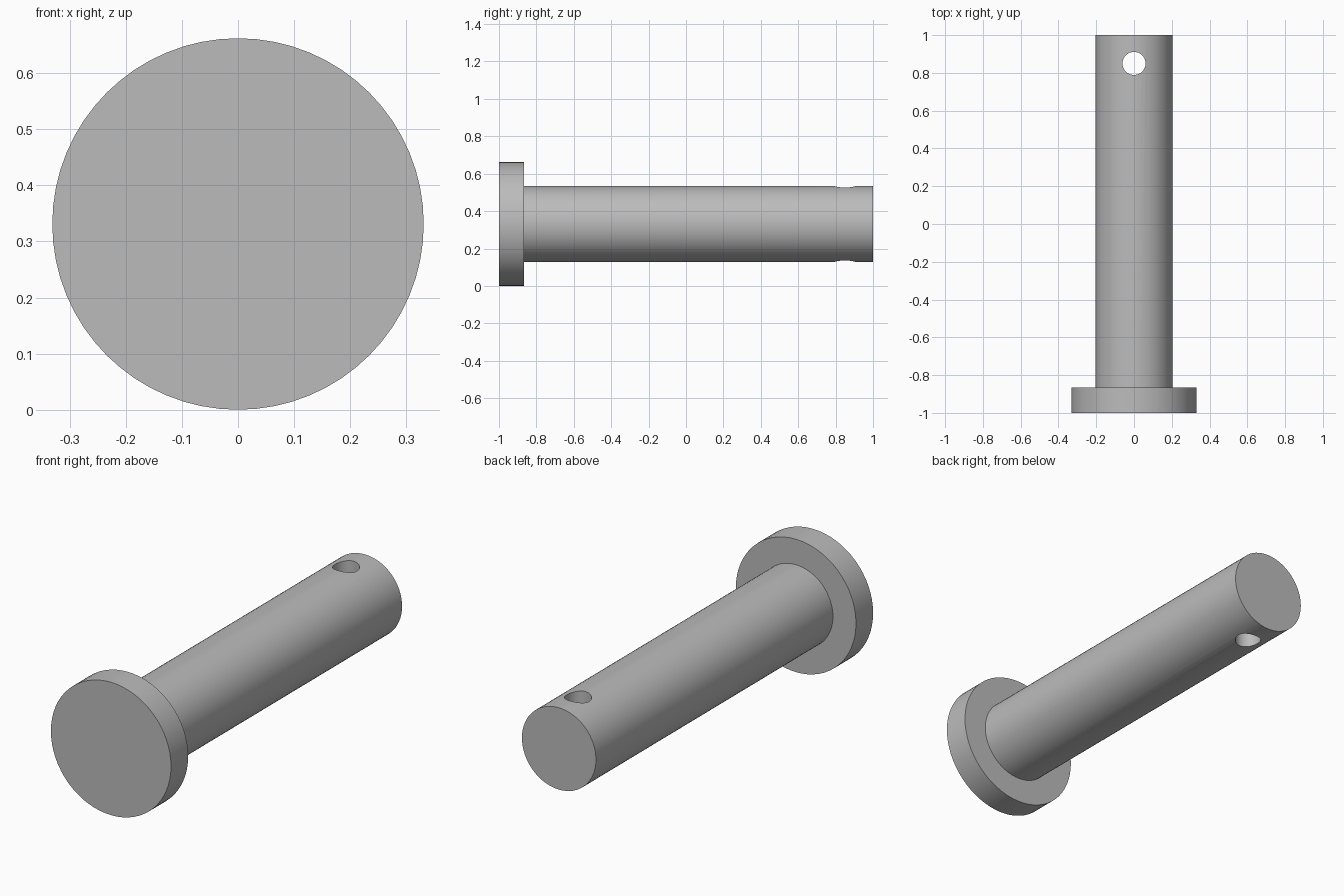
import bpy, bmesh
from math import radians, tau
from mathutils import Matrix, Vector

cube = bpy.data.objects.get("Cube")
if cube:
    bpy.data.objects.remove(cube, do_unlink=True)

HEAD_R, SHAFT_R, HOLE_R = 0.331, 0.204, 0.061
HEAD_BACK, HOLE_Y = -0.865, 0.85
AXIS_Z = HEAD_R

steel = bpy.data.materials.new("plain_grey_steel")
steel.use_nodes = True
grey = (0.5, 0.5, 0.5, 1)
steel.diffuse_color = grey
steel.node_tree.nodes["Principled BSDF"].inputs["Base Color"].default_value = grey


def add_object(name, bm):
    mesh = bpy.data.meshes.new(name)
    bm.to_mesh(mesh)
    bm.free()
    mesh.materials.append(steel)
    obj = bpy.data.objects.new(name, mesh)
    bpy.context.collection.objects.link(obj)
    return obj


# Headed pin: half profile of (radius, y) turned around the y axis
profile = [(0, -1), (HEAD_R, -1), (HEAD_R, HEAD_BACK),
           (SHAFT_R, HEAD_BACK), (SHAFT_R, 1), (0, 1)]
bm = bmesh.new()
verts = [bm.verts.new((r, y, AXIS_Z)) for r, y in profile]
edges = [bm.edges.new(pair) for pair in zip(verts, verts[1:])]
bmesh.ops.spin(bm, geom=verts + edges, cent=(0, 0, AXIS_Z), axis=(0, 1, 0),
               angle=tau, steps=64, use_duplicate=False)
bmesh.ops.remove_doubles(bm, verts=bm.verts[:], dist=0.0001)
# Merge the end fans into single flat caps
bmesh.ops.dissolve_verts(bm, verts=[v for v in bm.verts
                                    if (v.co - Vector((0, v.co.y, AXIS_Z))).length < 0.001])
bmesh.ops.recalc_face_normals(bm, faces=bm.faces[:])
pin = add_object("headed_pin", bm)

# Cross hole near the free end, drilled vertically
bm = bmesh.new()
bmesh.ops.create_cone(bm, cap_ends=True, segments=48, radius1=HOLE_R, radius2=HOLE_R,
                      depth=1, matrix=Matrix.Translation((0, HOLE_Y, AXIS_Z)))
drill = add_object("cross_hole_cutter", bm)
drill.hide_render = True

cut = pin.modifiers.new("cross_hole", "BOOLEAN")
cut.operation = "DIFFERENCE"
cut.solver = "EXACT"
cut.object = drill

bpy.ops.object.select_all(action="DESELECT")
pin.select_set(True)
bpy.context.view_layer.objects.active = pin
bpy.ops.object.modifier_apply(modifier=cut.name)
bpy.data.objects.remove(drill, do_unlink=True)
bpy.ops.object.shade_smooth_by_angle(angle=radians(30))
